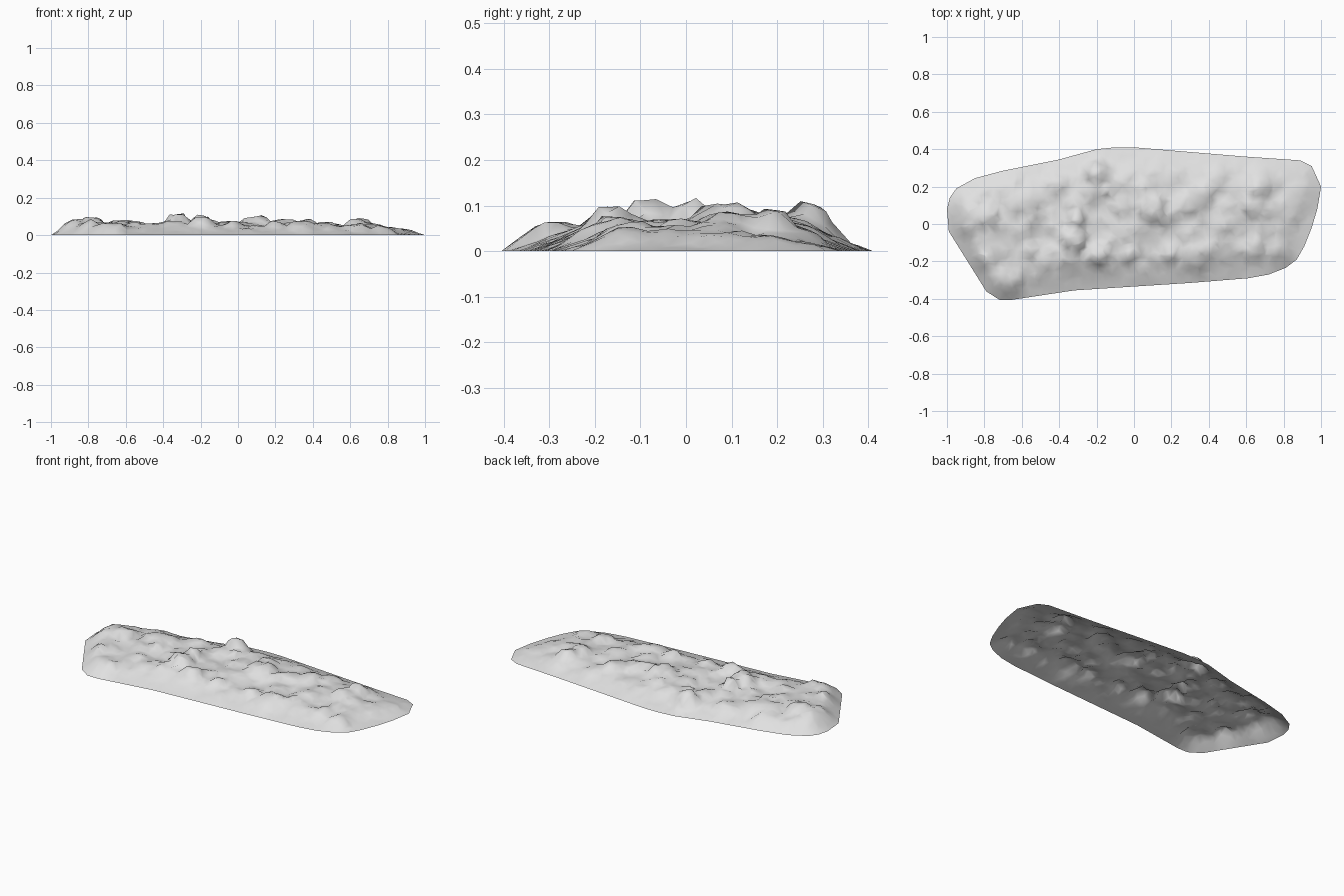
import bpy, bmesh, math, random
from mathutils import Vector, geometry, noise

cube = bpy.data.objects.get("Cube")
if cube:
    bpy.data.objects.remove(cube, do_unlink=True)
random.seed(4)

# Footprint of the heap, counter-clockwise
OUTLINE = [Vector(p) for p in [
    (-1, .08), (-.99, -.04), (-.79, -.36), (-.72, -.405), (-.65, -.405), (-.32, -.355),
    (.3, -.315), (.61, -.29), (.72, -.27), (.81, -.235), (.87, -.19), (.91, -.12),
    (.95, -.02), (.98, .08), (1, .2), (.95, .31), (.89, .34), (.6, .36), (0, .41),
    (-.1, .41), (-.2, .4), (-.4, .345), (-.7, .285), (-.85, .245), (-.95, .19),
    (-.985, .14)]]
EDGES = list(zip(OUTLINE, OUTLINE[1:] + OUTLINE[:1]))

# Large boulders under the surface: x, y, radius, height
BOULDERS = [
    (-.87, .03, .11, .025), (-.78, .04, .08, .045), (-.32, -.08, .08, .062),
    (-.31, .02, .05, .062), (-.2, .28, .07, .054), (-.19, -.16, .07, .042),
    (.09, .09, .1, .045), (.07, .19, .06, .03), (.36, .16, .08, .024),
    (.64, .09, .07, .03), (.66, .19, .06, .044), (.35, -.18, .09, .02),
    (-.68, -.32, .09, .012), (-.57, .12, .1, .018), (-.05, .1, .08, .02),
    (.8, -.17, .07, .016), (.45, .25, .07, .018)]
# Small scattered stones
for i in range(75):
    BOULDERS.append((random.uniform(-.85, .85), random.uniform(-.2, .28),
                     random.uniform(.035, .07), random.uniform(.006, .022)))


def inside(p):
    """Even-odd test against the footprint."""
    hit = False
    for a, b in EDGES:
        if (a.y > p.y) != (b.y > p.y):
            if p.x < a.x + (p.y - a.y) * (b.x - a.x) / (b.y - a.y):
                hit = not hit
    return hit


def edge_distance(p):
    best = 9
    for a, b in EDGES:
        t = max(0, min(1, (p - a).dot(b - a) / (b - a).length_squared))
        best = min(best, (p - a.lerp(b, t)).length)
    return best


def height(p):
    """Sloping flank, uneven plateau, then boulders on top."""
    d = edge_distance(p)
    # Steep at the left end, gentler along the front
    flank_width = .08 if p.x < -.6 else .16 if p.y < 0 else .14
    ramp = min(1, d / flank_width)
    base = .053 - .035 * max(0, p.x - .4)
    rough = noise.noise(Vector((p.x * 7, p.y * 7, 2))) * .014
    rough += noise.noise(Vector((p.x * 19, p.y * 19, 5))) * .011
    bump = 0
    for x, y, radius, lift in BOULDERS:
        away = math.hypot(p.x - x, p.y - y) / radius
        bump = max(bump, lift * min(1, 2.2 * (1 - away)))
    calm = min(1, d / .1)
    return max(0, ramp * base + calm * (rough + bump))


# Rim points followed by jittered interior points
points = []
for a, b in EDGES:
    n = max(1, round((b - a).length / .05))
    points += [a.lerp(b, i / n) for i in range(n)]
rim = len(points)
STEP = .03
for i in range(-33, 34):
    for j in range(-14, 15):
        p = Vector((i + random.uniform(-.4, .4), j + random.uniform(-.4, .4))) * STEP
        if inside(p) and edge_distance(p) > .022:
            points.append(p)

# Triangulate into an open, hollow shell
verts, _, faces, *_ = geometry.delaunay_2d_cdt(points, [], [list(range(rim))], 1, 1e-5)
mesh = bpy.data.meshes.new("rubble_heap")
mesh.from_pydata([(v.x, v.y, height(v)) for v in verts], [], faces)
bm = bmesh.new()
bm.from_mesh(mesh)
for f in bm.faces:
    f.smooth = True
    if f.normal.z < 0:
        f.normal_flip()
bm.to_mesh(mesh)
bm.free()

# Plain grey stone
grey = bpy.data.materials.new("stone_grey")
grey.use_nodes = True
colour = (.75, .75, .75, 1)
grey.diffuse_color = colour
grey.node_tree.nodes["Principled BSDF"].inputs["Base Color"].default_value = colour
mesh.materials.append(grey)

heap = bpy.data.objects.new("rubble_heap", mesh)
bpy.context.collection.objects.link(heap)
